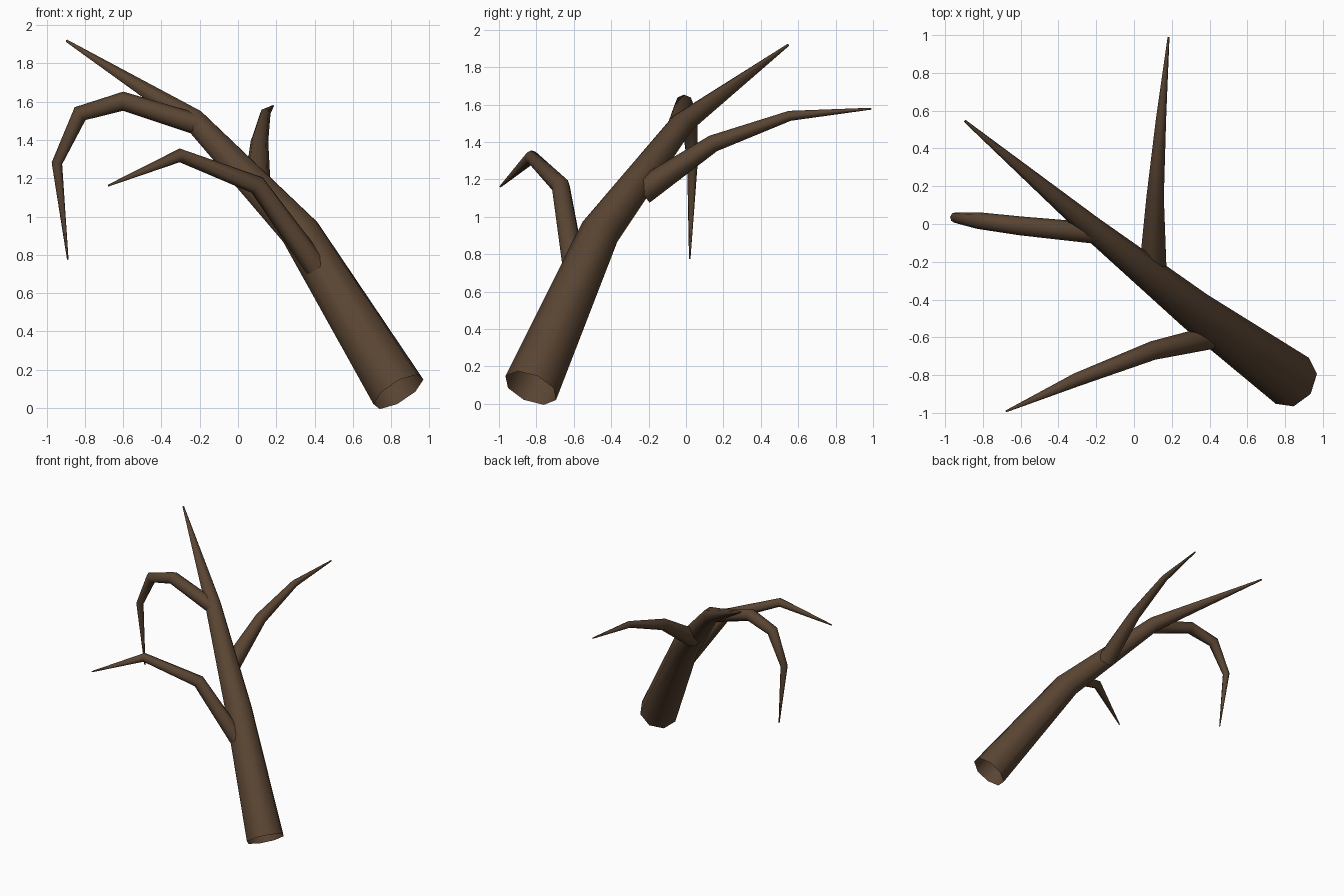
import bpy, bmesh, math
from mathutils import Vector

if "Cube" in bpy.data.objects:
    bpy.data.objects.remove(bpy.data.objects["Cube"])

SIDES = 8

bark = bpy.data.materials.new("bark")
bark.diffuse_color = (0.10, 0.058, 0.032, 1)
bark.use_nodes = True
bark.node_tree.nodes["Principled BSDF"].inputs["Base Color"].default_value = bark.diffuse_color


def limb(name, path):
    """Tapered tube through (x, y, z, radius) points, open at the base."""
    pts = [Vector(p[:3]) for p in path]
    dirs = [(b - a).normalized() for a, b in zip(pts, pts[1:])]
    tans = [dirs[0]] + [(a + b).normalized() for a, b in zip(dirs, dirs[1:])] + [dirs[-1]]
    bm = bmesh.new()
    side = tans[0].cross(Vector((0, 0, 1))).normalized()
    rings = []
    for p, t, spec in zip(pts, tans, path):
        side = (side - t * side.dot(t)).normalized()
        other = t.cross(side)
        ring = []
        for i in range(SIDES):
            a = 2 * math.pi * i / SIDES
            ring.append(bm.verts.new(p + spec[3] * (side * math.cos(a) + other * math.sin(a))))
        rings.append(ring)
    for lo, hi in zip(rings, rings[1:]):
        for i in range(SIDES):
            j = (i + 1) % SIDES
            bm.faces.new((lo[i], lo[j], hi[j], hi[i]))
    bm.faces.new(rings[-1])
    for f in bm.faces:
        f.smooth = len(f.verts) == 4
    me = bpy.data.meshes.new(name)
    bm.to_mesh(me)
    bm.free()
    me.materials.append(bark)
    ob = bpy.data.objects.new(name, me)
    bpy.context.collection.objects.link(ob)
    return ob


# Leaning trunk running out to the highest tip
limb("trunk", [(0.838, -0.83, 0.085, 0.15), (0.325, -0.46, 0.92, 0.107),
               (-0.225, -0.02, 1.50, 0.063), (-0.895, 0.545, 1.918, 0.007)])

# Low branch on the front side
limb("front_branch", [(0.41, -0.60, 0.735, 0.062), (0.10, -0.67, 1.165, 0.050),
                      (-0.305, -0.825, 1.32, 0.036), (-0.678, -0.992, 1.162, 0.005)])

# Branch reaching to the back
limb("back_branch", [(0.10, -0.235, 1.135, 0.072), (0.112, 0.145, 1.392, 0.046),
                     (0.143, 0.555, 1.54, 0.027), (0.183, 0.99, 1.578, 0.005)])

# Drooping branch on the left
limb("drooping_branch", [(-0.19, -0.05, 1.475, 0.056), (-0.60, -0.01, 1.603, 0.050),
                         (-0.825, 0.018, 1.538, 0.044), (-0.946, 0.034, 1.278, 0.028),
                         (-0.889, 0.02, 0.775, 0.004)])
